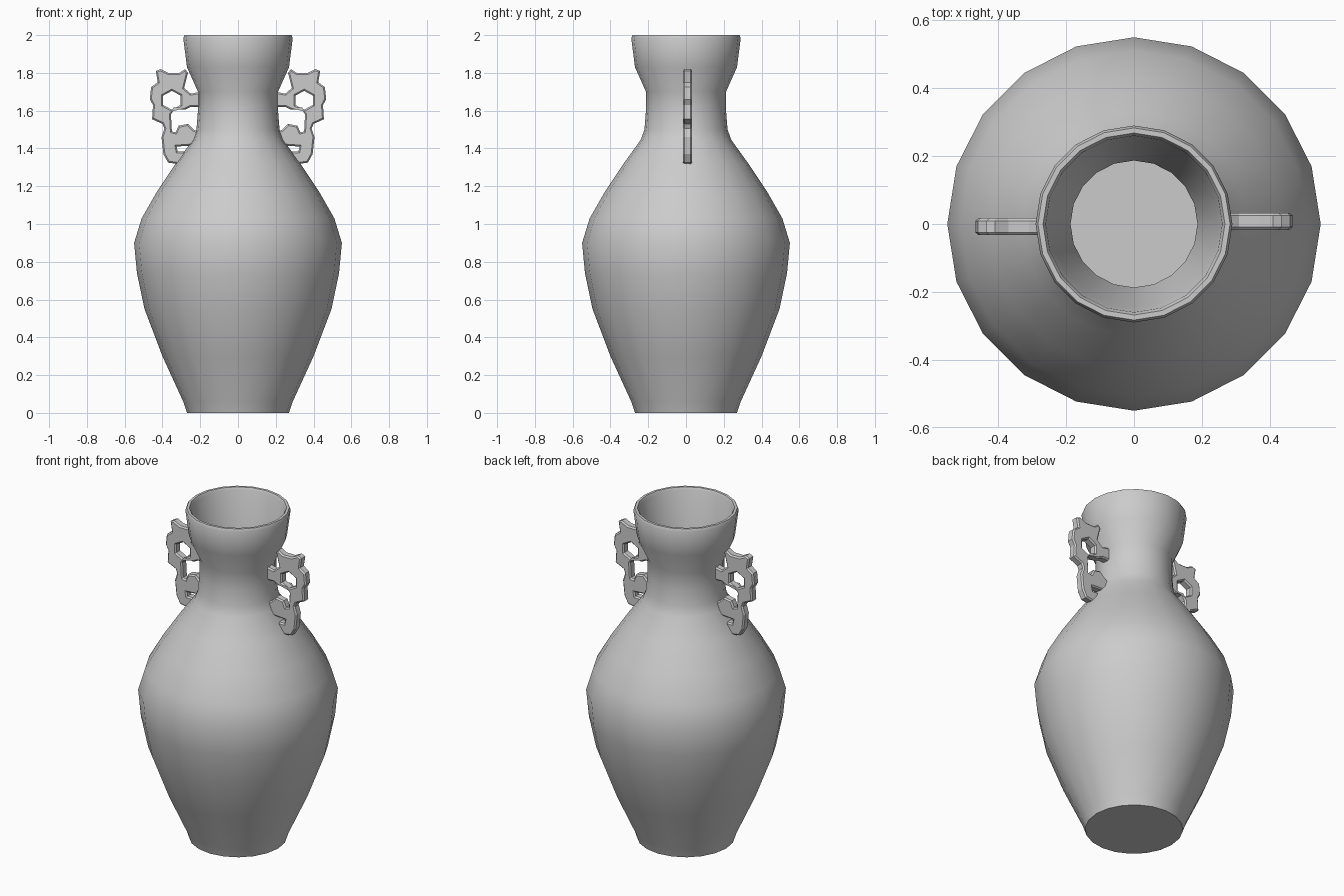
import bpy, bmesh, math

if "Cube" in bpy.data.objects:
    bpy.data.objects.remove(bpy.data.objects["Cube"])

# Vase body: outer wall, rim, inner wall and floor in one lathed profile
OUTER = [(0, 0), (0.27, 0), (0.29, 0.06), (0.40, 0.30), (0.495, 0.55), (0.535, 0.74),
         (0.55, 0.90), (0.51, 1.03), (0.43, 1.17), (0.33, 1.32), (0.24, 1.445),
         (0.22, 1.50), (0.212, 1.60), (0.212, 1.70), (0.27, 1.83), (0.29, 1.985), (0.283, 2.0)]
INNER = [(0.268, 2.0), (0.26, 1.985), (0.245, 1.84), (0.187, 1.70), (0.188, 1.60), (0.195, 1.50),
         (0.215, 1.44), (0.305, 1.31), (0.40, 1.16), (0.485, 1.02), (0.522, 0.90),
         (0.508, 0.74), (0.468, 0.55), (0.373, 0.30), (0.26, 0.06), (0.24, 0.03), (0, 0.03)]


def lathe(name, profile, steps):
    bm = bmesh.new()
    verts = [bm.verts.new((r, 0, z)) for r, z in profile]
    edges = [bm.edges.new(p) for p in zip(verts, verts[1:])]
    bmesh.ops.spin(bm, geom=verts + edges, cent=(0, 0, 0), axis=(0, 0, 1),
                   angle=2 * math.pi, steps=steps)
    bmesh.ops.remove_doubles(bm, verts=bm.verts, dist=0.0005)
    bmesh.ops.recalc_face_normals(bm, faces=bm.faces)
    mesh = bpy.data.meshes.new(name)
    bm.to_mesh(mesh)
    bm.free()
    obj = bpy.data.objects.new(name, mesh)
    bpy.context.collection.objects.link(obj)
    return obj


# Scrolled handle: flat outline with one opening, extruded with a small bevel
OUTLINE = [(0.265, 1.80), (0.28, 1.82), (0.31, 1.80), (0.37, 1.80), (0.41, 1.82), (0.435, 1.81),
           (0.425, 1.75), (0.46, 1.725), (0.467, 1.66), (0.45, 1.63), (0.455, 1.555),
           (0.40, 1.53), (0.39, 1.505), (0.405, 1.46), (0.395, 1.37), (0.37, 1.325),
           (0.30, 1.315), (0.27, 1.35), (0.285, 1.385), (0.32, 1.385), (0.325, 1.41),
           (0.25, 1.415), (0.20, 1.46), (0.205, 1.485), (0.235, 1.50), (0.265, 1.53),
           (0.315, 1.52), (0.33, 1.485), (0.35, 1.49), (0.355, 1.58), (0.335, 1.61),
           (0.28, 1.605), (0.25, 1.62), (0.20, 1.62), (0.20, 1.70), (0.25, 1.69), (0.285, 1.72)]
OPENING = [(0.35 + 0.053 * math.cos(a), 1.655 + 0.05 * math.sin(a))
           for a in (math.radians(30 + 60 * i) for i in range(6))]


def handle(name, turn, y):
    curve = bpy.data.curves.new(name, 'CURVE')
    curve.dimensions = '2D'
    curve.fill_mode = 'BOTH'
    curve.extrude, curve.bevel_depth, curve.offset = 0.017, 0.008, -0.008
    curve.bevel_resolution = 0
    for pts in (OUTLINE, OPENING):
        spline = curve.splines.new('POLY')
        spline.points.add(len(pts) - 1)
        for p, (x, z) in zip(spline.points, pts):
            p.co = (x, z, 0, 1)
        spline.use_cyclic_u = True
    obj = bpy.data.objects.new(name, curve)
    bpy.context.collection.objects.link(obj)
    obj.rotation_euler = (math.pi / 2, 0, turn)
    obj.location.y = y
    bpy.ops.object.select_all(action='DESELECT')
    obj.select_set(True)
    bpy.context.view_layer.objects.active = obj
    bpy.ops.object.convert(target='MESH')
    bpy.ops.object.shade_flat()


handle("right_handle", 0, 0.008)
handle("left_handle", math.pi, -0.008)

vase = lathe("vase_body", OUTER + INNER, 20)
bpy.ops.object.select_all(action='DESELECT')
vase.select_set(True)
bpy.context.view_layer.objects.active = vase
bpy.ops.object.shade_smooth_by_angle(angle=math.radians(35))
